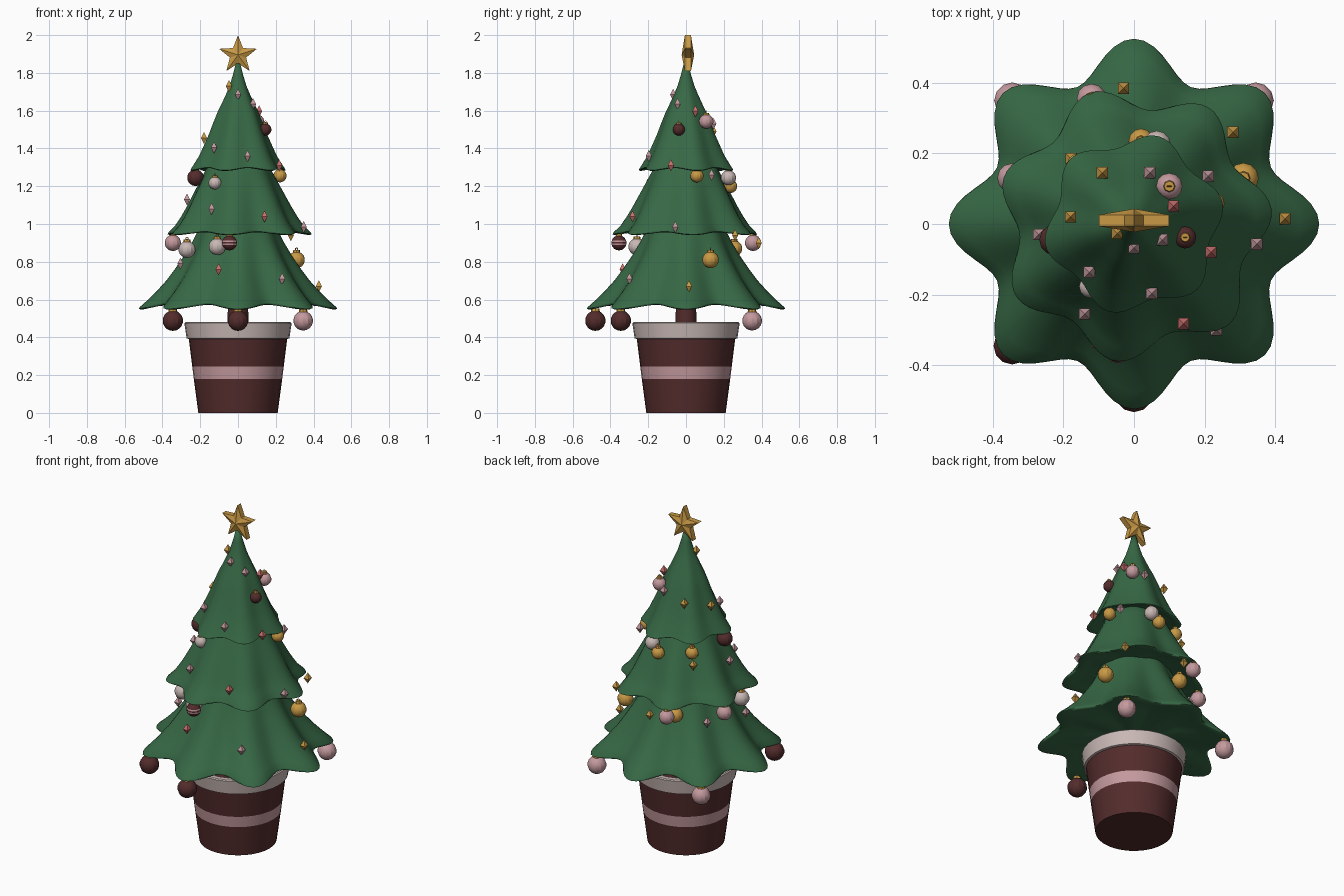
import bpy, bmesh, math
from math import sin, cos, pi, radians
from mathutils import Matrix, Vector

if "Cube" in bpy.data.objects:
    bpy.data.objects.remove(bpy.data.objects["Cube"])


def mat(name, r, g, b):
    m = bpy.data.materials.new(name)
    m.diffuse_color = (r, g, b, 1)
    m.use_nodes = True
    m.node_tree.nodes["Principled BSDF"].inputs["Base Color"].default_value = m.diffuse_color
    return m


GREEN = mat("pine green", 0.038, 0.14, 0.06)
DARK = mat("dark red", 0.088, 0.025, 0.025)
CREAM = mat("cream silver", 0.58, 0.48, 0.46)
PINK = mat("soft pink", 0.55, 0.32, 0.34)
GOLD = mat("gold", 0.58, 0.32, 0.06)
CORAL = mat("coral", 0.58, 0.16, 0.15)


def finish(bm, name, mats, smooth=None):
    bmesh.ops.recalc_face_normals(bm, faces=bm.faces[:])
    me = bpy.data.meshes.new(name)
    bm.to_mesh(me)
    bm.free()
    ob = bpy.data.objects.new(name, me)
    bpy.context.collection.objects.link(ob)
    for m in mats:
        me.materials.append(m)
    if smooth:
        bpy.ops.object.select_all(action='DESELECT')
        ob.select_set(True)
        bpy.context.view_layer.objects.active = ob
        bpy.ops.object.shade_smooth_by_angle(angle=radians(smooth))
    return ob


def skin(bm, rings, cap_ends=True):
    """Bridge a list of closed vertex rings."""
    vs = [[bm.verts.new(p) for p in ring] for ring in rings]
    n = len(vs[0])
    for k in range(len(vs) - 1):
        for i in range(n):
            j = (i + 1) % n
            bm.faces.new((vs[k][i], vs[k][j], vs[k + 1][j], vs[k + 1][i]))
    if cap_ends:
        bm.faces.new(vs[0])
        bm.faces.new(vs[-1])


def lathe(name, profile, mats, seg=32, smooth=30):
    bm = bmesh.new()
    skin(bm, [[(r * cos(2 * pi * i / seg), r * sin(2 * pi * i / seg), z)
               for i in range(seg)] for r, z in profile])
    return finish(bm, name, mats, smooth)


# Pot with painted band, rim, trunk
pot = lathe("pot", [(0.21, 0), (0.234, 0.18), (0.242, 0.245), (0.263, 0.41)], [DARK, PINK])
for f in pot.data.polygons:
    if 0.18 < f.center.z < 0.245:
        f.material_index = 1
lathe("pot_rim", [(0.255, 0.39), (0.272, 0.395), (0.284, 0.475), (0.278, 0.48),
                  (0.25, 0.48), (0.245, 0.45)], [CREAM])
lathe("soil", [(0.247, 0.44), (0.247, 0.465)], [DARK])
lathe("trunk", [(0.055, 0.45), (0.053, 0.68)], [DARK], 16)


# Foliage tiers: wavy skirts with a shallow underside
def tier(name, profile, lobes, offset, amp, rise, seg=112):
    bm = bmesh.new()
    r0, z0 = profile[0]
    z1 = profile[-1][1]
    under = [(0.05, z0 + 0.03), (r0 * 0.55, z0 + 0.03), (r0 * 0.85, z0 + 0.012),
             (r0 * 0.97, z0 - 0.004)]
    rings = []
    for r, z in under + profile:
        t = max(0, (z - z0) / (z1 - z0))
        a = amp * (1 - t) if r > 0.06 else 0
        ring = []
        for i in range(seg):
            th = 2 * pi * i / seg
            dip = 0.5 - 0.5 * cos(lobes * (th - radians(offset)))
            rr = r * (1 - a * dip)
            lift = rise * dip * max(0, 1 - 2 * t) if a else 0
            ring.append((rr * cos(th), rr * sin(th), z + lift))
        rings.append(ring)
    skin(bm, rings)
    finish(bm, name, [GREEN], 80)


tier("lower_tier", [(0.525, 0.55), (0.52, 0.56), (0.475, 0.6), (0.43, 0.645), (0.38, 0.7),
                    (0.335, 0.76), (0.29, 0.825), (0.245, 0.9), (0.205, 0.98), (0.17, 1.06)],
     8, 0, 0.2, 0.026)
tier("middle_tier", [(0.392, 0.945), (0.387, 0.955), (0.35, 0.99), (0.315, 1.04), (0.285, 1.09),
                     (0.235, 1.18), (0.185, 1.27), (0.13, 1.38)], 7, 5.6, 0.17, 0.015)
tier("upper_tier", [(0.258, 1.285), (0.253, 1.293), (0.21, 1.36), (0.182, 1.42), (0.155, 1.48),
                    (0.136, 1.53), (0.108, 1.597), (0.086, 1.64), (0.063, 1.69), (0.045, 1.73),
                    (0.027, 1.79), (0.012, 1.85)], 6, 14, 0.15, 0.015)

# Star: flat rim with raised centre front and back
bm = bmesh.new()
rims = []
for y in (-0.006, 0.026):
    rims.append([bm.verts.new((rad * sin(k * pi / 5), y, 1.895 + rad * cos(k * pi / 5)))
                 for k in range(10) for rad in [0.105 if k % 2 == 0 else 0.045]])
front = bm.verts.new((0, -0.023, 1.895))
back = bm.verts.new((0, 0.043, 1.895))
for k in range(10):
    j = (k + 1) % 10
    bm.faces.new((rims[0][k], rims[0][j], rims[1][j], rims[1][k]))
    bm.faces.new((rims[0][k], rims[0][j], front))
    bm.faces.new((rims[1][k], rims[1][j], back))
finish(bm, "star", [GOLD])


# Baubles: faceted ball, gold cap and hanging loop
def bauble(i, x, y, z, r, m, striped=False):
    bm = bmesh.new()
    bmesh.ops.create_uvsphere(bm, u_segments=12, v_segments=9, radius=r)
    if striped:
        for zc in (-0.012, -0.003, 0.005, 0.013):
            bmesh.ops.bisect_plane(bm, geom=bm.verts[:] + bm.edges[:] + bm.faces[:],
                                   plane_co=(0, 0, zc), plane_no=(0, 0, 1))
        for f in bm.faces:
            c = f.calc_center_median().z
            f.material_index = 2 if -0.012 < c < -0.003 or 0.005 < c < 0.013 else 0
    n = len(bm.faces)
    bmesh.ops.create_cone(bm, cap_ends=True, segments=8, radius1=r * 0.45, radius2=r * 0.38,
                          depth=r * 0.3, matrix=Matrix.Translation((0, 0, r * 1.04)))
    R, t = r * 0.15, r * 0.05
    ring = [[Vector(((R + t * cos(b)) * cos(a), t * sin(b), r * 1.3 + (R + t * cos(b)) * sin(a)))
             for b in (0, pi / 2, pi, 3 * pi / 2)] for a in [k * pi / 4 for k in range(9)]]
    skin(bm, ring, False)
    bm.faces.ensure_lookup_table()
    for f in bm.faces[n:]:
        f.material_index = 1
    ob = finish(bm, f"bauble_{i}", [m, GOLD, PINK], 25)
    ob.location = (x, y, z)


balls = {
    DARK: [(-0.345, -0.345, 0.488, 0.054), (0, -0.48, 0.488, 0.054),
           (-0.225, -0.045, 1.245, 0.044), (0.145, -0.038, 1.5, 0.032)],
    PINK: [(0.345, 0.35, 0.488, 0.052), (-0.345, 0.35, 0.488, 0.052), (-0.345, 0.13, 0.9, 0.043),
           (-0.12, 0.355, 0.9, 0.043), (0.1, 0.107, 1.543, 0.038)],
    CREAM: [(-0.27, -0.137, 0.865, 0.045), (-0.11, -0.26, 0.88, 0.045),
            (-0.122, -0.177, 1.217, 0.034), (0.065, 0.225, 1.245, 0.04)],
    GOLD: [(0.31, 0.13, 0.81, 0.044), (-0.107, 0.255, 0.87, 0.043), (0.222, 0.058, 1.255, 0.035),
           (0.02, 0.235, 1.2, 0.036), (-0.155, 0.165, 1.22, 0.036)],
}
count = 0
for m, items in balls.items():
    for p in items:
        count += 1
        bauble(count, *p, m)
bauble("striped", -0.045, -0.355, 0.9, 0.04, DARK, True)

# Small diamond ornaments
gems = {
    GOLD: [(-0.048, -0.027, 1.73), (-0.18, 0.02, 1.455), (-0.09, 0.145, 1.49),
           (-0.178, 0.185, 1.16), (-0.03, 0.385, 0.9), (0.28, 0.26, 0.94), (0.428, 0.015, 0.67)],
    PINK: [(0, -0.068, 1.685), (0.08, -0.045, 1.635), (0.045, 0.145, 1.53), (-0.127, -0.137, 1.405),
           (0.05, -0.197, 1.36), (0.21, 0.135, 1.26), (-0.27, -0.03, 1.13), (-0.14, -0.255, 1.08),
           (0.348, -0.057, 0.985), (0.233, -0.3, 0.71), (-0.305, -0.13, 0.79),
           (-0.255, 0.165, 0.83)],
    CORAL: [(0.112, 0.05, 1.597), (0.218, -0.08, 1.31), (0.14, -0.283, 1.04),
            (-0.103, -0.335, 0.76)],
}
for m, items in gems.items():
    bm = bmesh.new()
    for x, y, z in items:
        q = [bm.verts.new((x + dx, y + dy, z)) for dx, dy in
             ((-0.016, -0.016), (0.016, -0.016), (0.016, 0.016), (-0.016, 0.016))]
        for h in (-0.032, 0.032):
            tip = bm.verts.new((x, y, z + h))
            for k in range(4):
                bm.faces.new((q[k], q[(k + 1) % 4], tip))
    finish(bm, m.name.replace(" ", "_") + "_diamonds", [m])
